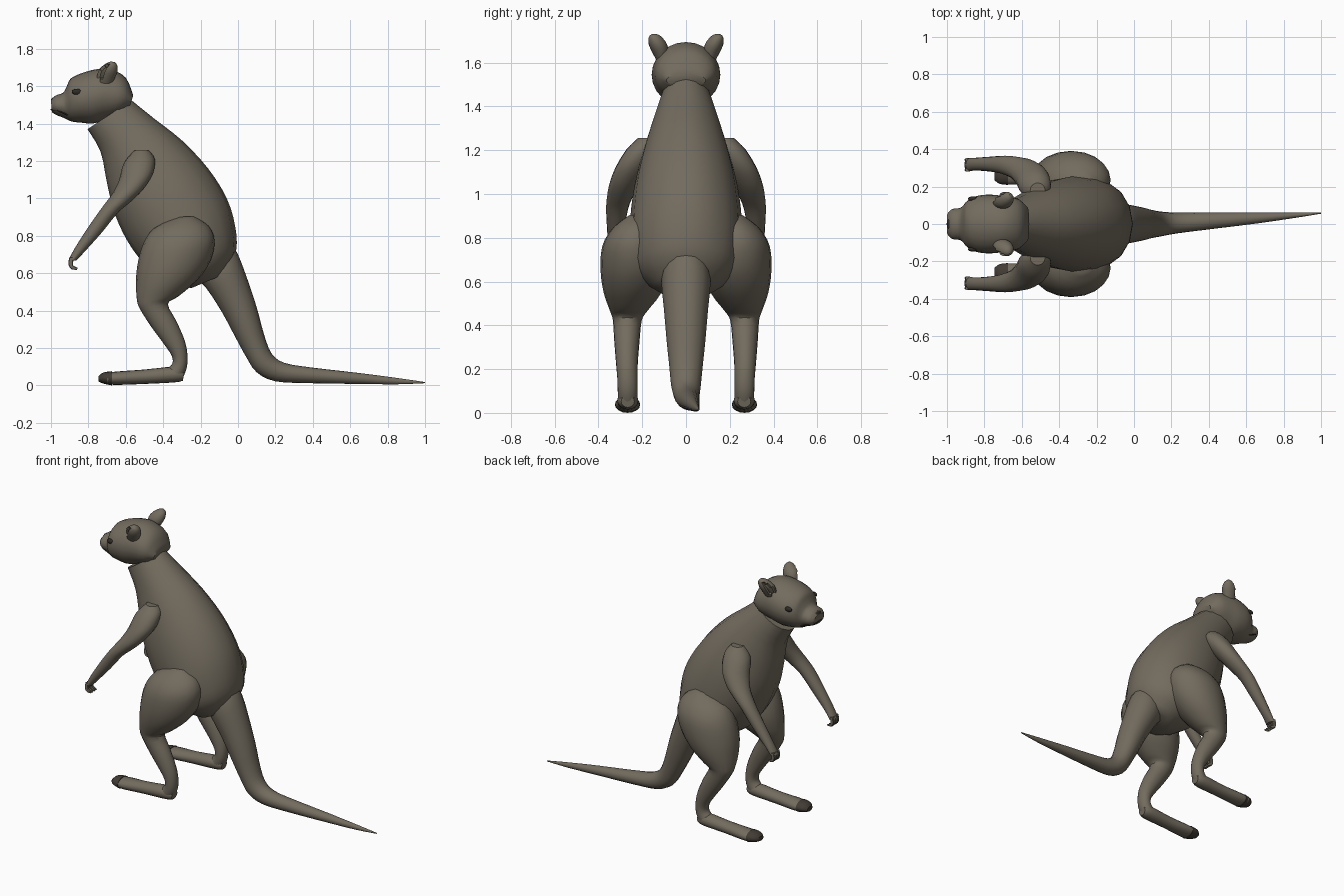
import bpy, bmesh, math
from mathutils import Vector


def material(name, rgb):
    m = bpy.data.materials.new(name)
    m.diffuse_color = (*rgb, 1)
    return m


FUR = material("grey_brown_fur", (0.17, 0.148, 0.113))
CLAW = material("dark_claw", (0.055, 0.045, 0.035))
EYE = material("dark_eye", (0.03, 0.025, 0.02))
EAR = material("inner_ear", (0.11, 0.093, 0.07))


def finish(name, bm, mats, angle=40):
    bmesh.ops.recalc_face_normals(bm, faces=bm.faces)
    me = bpy.data.meshes.new(name)
    bm.to_mesh(me)
    bm.free()
    ob = bpy.data.objects.new(name, me)
    bpy.context.collection.objects.link(ob)
    for m in mats:
        me.materials.append(m)
    bpy.ops.object.select_all(action='DESELECT')
    ob.select_set(True)
    bpy.context.view_layer.objects.active = ob
    bpy.ops.object.shade_smooth_by_angle(angle=math.radians(angle))
    return ob


def smooth_path(rings, steps):
    # Catmull-Rom interpolation between the given rings
    out = []
    n = len(rings)
    for i in range(n - 1):
        quad = [rings[max(i - 1, 0)], rings[i], rings[i + 1], rings[min(i + 2, n - 1)]]
        for k in range(steps):
            t = k / steps
            out.append([0.5 * (2 * b + (c - a) * t + (2 * a - 5 * b + 4 * c - d) * t * t
                               + (3 * b - a - 3 * c + d) * t ** 3) for a, b, c, d in zip(*quad)])
    out.append(list(rings[-1]))
    return out


def loft_mesh(rings, side=1, seg=16, steps=3):
    # each ring: one side x, z, opposite side x, z, half width in y, centre y
    bm = bmesh.new()
    loops = []
    for ax, az, bx, bz, w, yc in smooth_path(rings, steps):
        loop = []
        for k in range(seg):
            t = 2 * math.pi * k / seg
            c, s = math.cos(t), math.sin(t)
            loop.append(bm.verts.new(((ax + bx) / 2 + (ax - bx) / 2 * c, side * (yc + w * s),
                                      (az + bz) / 2 + (az - bz) / 2 * c)))
        loops.append(loop)
    for p, q in zip(loops, loops[1:]):
        for k in range(seg):
            j = (k + 1) % seg
            bm.faces.new((p[k], p[j], q[j], q[k]))
    bm.faces.new(loops[0])
    bm.faces.new(loops[-1])
    bmesh.ops.recalc_face_normals(bm, faces=bm.faces)
    return bm


def loft(name, rings, mat=FUR, side=1, seg=16, steps=3):
    return finish(name, loft_mesh(rings, side, seg, steps), [mat])


def ball(name, loc, size, mat):
    bm = bmesh.new()
    bmesh.ops.create_uvsphere(bm, u_segments=16, v_segments=10, radius=1)
    for v in bm.verts:
        v.co = Vector(loc) + Vector(a * b for a, b in zip(v.co, size))
    return finish(name, bm, [mat])


# Torso from neck to rump
loft("torso", [
    (-.57, 1.525, -.805, 1.37, .112, 0), (-.45, 1.428, -.735, 1.25, .15, 0),
    (-.30, 1.31, -.70, 1.08, .195, 0), (-.16, 1.16, -.66, .92, .235, 0),
    (-.06, 1.0, -.59, .77, .255, 0), (-.015, .85, -.50, .65, .255, 0),
    (-.01, .72, -.38, .56, .22, 0), (-.06, .60, -.25, .52, .12, 0)])

# Head with stepped muzzle
loft("head", [
    (-.56, 1.55, -.58, 1.49, .09, 0), (-.60, 1.645, -.64, 1.44, .135, 0),
    (-.68, 1.69, -.72, 1.415, .15, 0), (-.76, 1.69, -.78, 1.40, .157, 0),
    (-.84, 1.668, -.84, 1.405, .15, 0), (-.895, 1.64, -.885, 1.41, .125, 0),
    (-.915, 1.60, -.91, 1.42, .10, 0), (-.935, 1.565, -.93, 1.43, .085, 0),
    (-.975, 1.55, -.97, 1.445, .08, 0), (-1.0, 1.525, -.995, 1.46, .055, 0)], seg=24)
ball("nose", (-.985, 0, 1.523), (.015, .035, .018), EYE)

# Mouth line
cu = bpy.data.curves.new("mouth", 'CURVE')
cu.dimensions = '3D'
cu.bevel_depth = .004
path = [(-.91, .069, 1.445), (-.965, .068, 1.47), (-.992, .045, 1.473), (-.998, 0, 1.475)]
path += [(x, -y, z) for x, y, z in path[-2::-1]]
sp = cu.splines.new('POLY')
sp.points.add(len(path) - 1)
for p, co in zip(sp.points, path):
    p.co = (*co, 1)
cu.materials.append(EYE)
bpy.context.collection.objects.link(bpy.data.objects.new("mouth", cu))

# Tail bending onto the ground
loft("tail", [
    (-.05, .78, -.25, .60, .09, 0), (0, .70, -.17, .52, .112, 0),
    (.06, .54, -.085, .39, .10, 0), (.105, .40, -.01, .25, .088, 0),
    (.14, .27, .045, .15, .076, 0), (.18, .17, .10, .07, .067, 0),
    (.25, .12, .20, .022, .056, .005), (.40, .095, .38, .012, .046, .016),
    (.65, .066, .65, .008, .03, .032), (.85, .04, .85, .006, .015, .046),
    (1, .018, 1, .012, .003, .058)])

ARM = [
    (-.475, 1.255, -.555, 1.255, .04, .18), (-.445, 1.21, -.61, 1.19, .075, .20),
    (-.455, 1.13, -.635, 1.10, .08, .245), (-.505, 1.05, -.663, 1.04, .07, .28),
    (-.57, .985, -.69, 1.0, .06, .30), (-.645, .92, -.735, .94, .05, .315),
    (-.73, .815, -.805, .84, .04, .32), (-.82, .715, -.875, .73, .034, .32),
    (-.865, .667, -.907, .667, .036, .316)]
LEG = [
    (-.23, .905, -.33, .90, .05, .21), (-.155, .85, -.45, .84, .11, .225),
    (-.125, .77, -.51, .75, .148, .235), (-.15, .66, -.54, .63, .155, .235),
    (-.22, .56, -.545, .53, .13, .245), (-.32, .475, -.54, .455, .085, .262),
    (-.375, .435, -.525, .41, .066, .268), (-.33, .345, -.465, .315, .058, .27),
    (-.285, .24, -.395, .22, .05, .27), (-.27, .16, -.355, .16, .046, .268),
    (-.275, .09, -.35, .12, .045, .267), (-.30, .03, -.37, .095, .045, .266)]
FOOT = [
    (-.285, .08, -.295, .025, .03, .266), (-.34, .10, -.34, .016, .048, .266),
    (-.5, .085, -.5, .008, .046, .266), (-.64, .075, -.64, .003, .056, .267),
    (-.70, .068, -.70, .006, .054, .267)]
TOE = [
    (-.675, .076, -.675, 0, .058, .267), (-.72, .069, -.72, .01, .05, .265),
    (-.745, .05, -.745, .02, .028, .262)]
EAR_RINGS = [
    (-.69, 1.58, -.75, 1.59, .02, .10), (-.665, 1.63, -.755, 1.64, .035, .113),
    (-.645, 1.675, -.742, 1.69, .042, .128), (-.645, 1.71, -.705, 1.722, .03, .14),
    (-.66, 1.729, -.68, 1.732, .012, .145)]

# Paired parts
for side, label in ((1, "left"), (-1, "right")):
    loft(label + "_arm", ARM, FUR, side)
    loft(label + "_leg", LEG, FUR, side, seg=20)
    loft(label + "_foot", FOOT, FUR, side)
    loft(label + "_toe_claw", TOE, CLAW, side)
    # Hooked fingers
    for n, dy in enumerate((-.027, -.01, .01, .027)):
        y = .316 + dy
        loft(f"{label}_finger_{n + 1}", [
            (-.878, .685, -.902, .685, .009, y), (-.882, .645, -.907, .648, .009, y),
            (-.872, .636, -.892, .622, .008, y), (-.857, .628, -.862, .618, .003, y)],
            FUR, side, seg=8)
    ball(label + "_eye", (-.862, side * .135, 1.57), (.026, .012, .016), EYE)
    # Ear with hollow facing forward and outward
    bm = loft_mesh(EAR_RINGS, side, seg=20)
    look = Vector((-.75, .6 * side, .1)).normalized()
    hollow = [f for f in bm.faces if f.normal.dot(look) > .8 and f.calc_center_median().z > 1.61]
    bmesh.ops.inset_region(bm, faces=hollow, thickness=.004, depth=-.016)
    for f in hollow:
        f.material_index = 1
    finish(label + "_ear", bm, [FUR, EAR])
